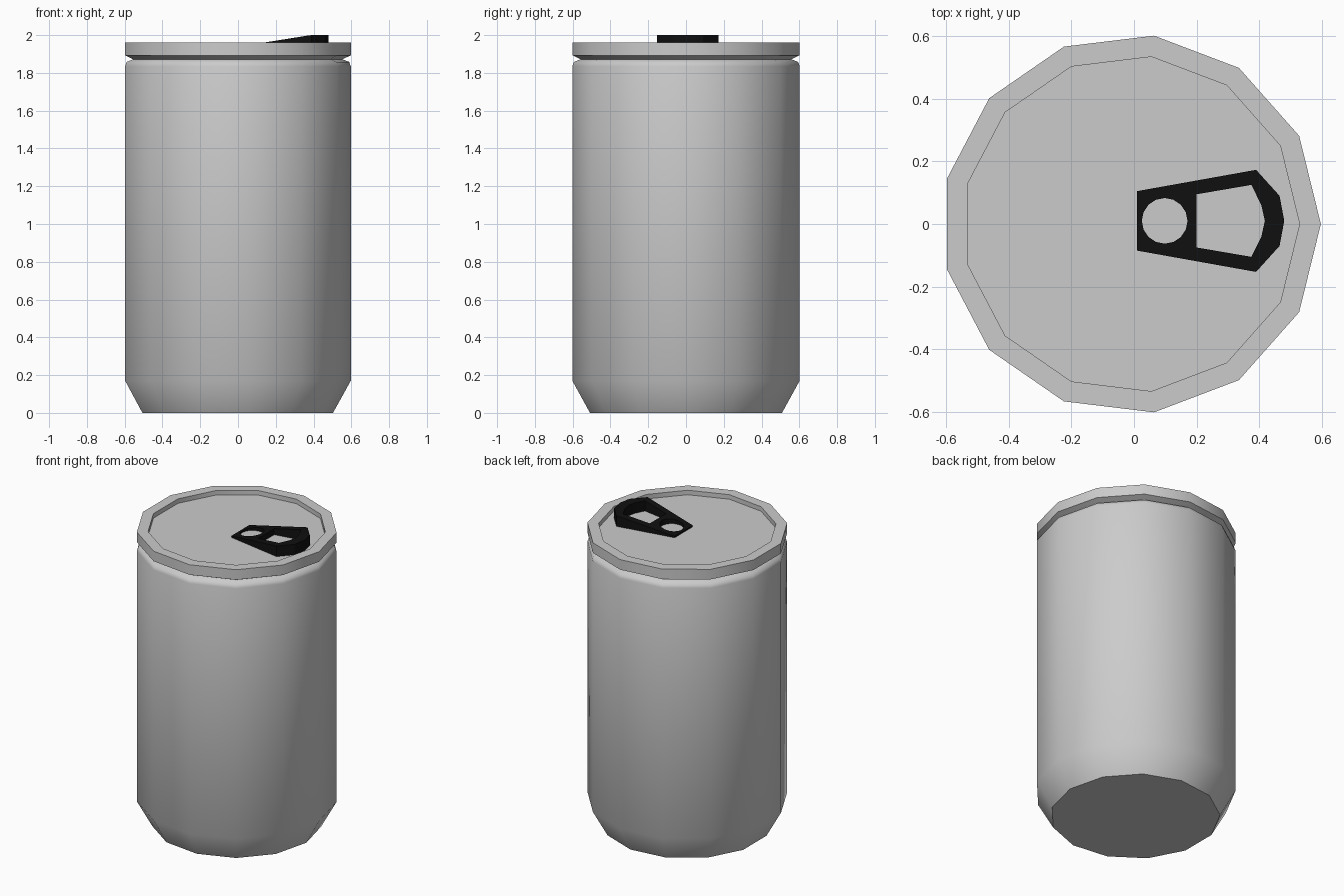
import bpy, bmesh, math

if "Cube" in bpy.data.objects:
    bpy.data.objects.remove(bpy.data.objects["Cube"])

SIDES = 13
CX = -0.009          # an odd-sided ring is centred by its bounding box
FLOOR = 1.93


def finish(bm, name, angle, color=None):
    bmesh.ops.recalc_face_normals(bm, faces=bm.faces)
    mesh = bpy.data.meshes.new(name)
    bm.to_mesh(mesh)
    bm.free()
    ob = bpy.data.objects.new(name, mesh)
    bpy.context.collection.objects.link(ob)
    if color:
        mat = bpy.data.materials.new(name + "_colour")
        mat.diffuse_color = color
        mat.use_nodes = True
        mat.node_tree.nodes["Principled BSDF"].inputs["Base Color"].default_value = mat.diffuse_color
        mesh.materials.append(mat)
    bpy.ops.object.select_all(action='DESELECT')
    ob.select_set(True)
    bpy.context.view_layer.objects.active = ob
    bpy.ops.object.shade_smooth_by_angle(angle=math.radians(angle))
    return ob


def lathe(name, profile, angle):
    """Closed turned body with flat caps at both ends."""
    bm = bmesh.new()
    rings = [[bm.verts.new((CX + r * math.cos(2 * math.pi * i / SIDES),
                            r * math.sin(2 * math.pi * i / SIDES), z))
              for i in range(SIDES)] for r, z in profile]
    for a, b in zip(rings, rings[1:]):
        for i in range(SIDES):
            j = (i + 1) % SIDES
            bm.faces.new((a[i], a[j], b[j], b[i]))
    bm.faces.new(rings[0][::-1])
    bm.faces.new(rings[-1])
    return finish(bm, name, angle)


# Can: base, chamfer, wall, shoulder, neck groove, rim and recessed lid
lathe("can_body", [(0.512, 0), (0.606, 0.17), (0.606, 1.835), (0.598, 1.858),
                   (0.562, 1.872), (0.606, 1.893), (0.606, 1.96),
                   (0.538, 1.96), (0.538, FLOOR)], 55)


# Pull tab: wedge plate with a round hole and a finger opening
def mirrored(half):
    """Mirror a half outline across y = 0.01."""
    pts = half + [(x, -y) for x, y in reversed(half) if y > 0]
    return [(x, y + 0.01) for x, y in pts]


outline = mirrored([(0.01, 0.095), (0.39, 0.163), (0.465, 0.08), (0.48, 0)])
opening = mirrored([(0.2, 0.085), (0.375, 0.115), (0.407, 0.05), (0.418, 0)])
rivet_hole = [(0.098 + 0.073 * math.cos(math.pi * i / 8),
               0.01 + 0.073 * math.sin(math.pi * i / 8)) for i in range(16)]

bm = bmesh.new()
for loop in (outline, opening, rivet_hole):
    vs = [bm.verts.new((x, y, FLOOR)) for x, y in loop]
    for a, b in zip(vs, vs[1:] + vs[:1]):
        bm.edges.new((a, b))
bmesh.ops.triangle_fill(bm, use_beauty=True, edges=bm.edges[:], normal=(0, 0, 1))
ext = bmesh.ops.extrude_face_region(bm, geom=bm.faces[:], use_keep_orig=True)
for v in ext["geom"]:
    if isinstance(v, bmesh.types.BMVert):
        v.co.z = min(2.0, 1.94 + 0.06 * (v.co.x - 0.01) / 0.375)
finish(bm, "pull_tab", 30, (0.005, 0.005, 0.005, 1))
